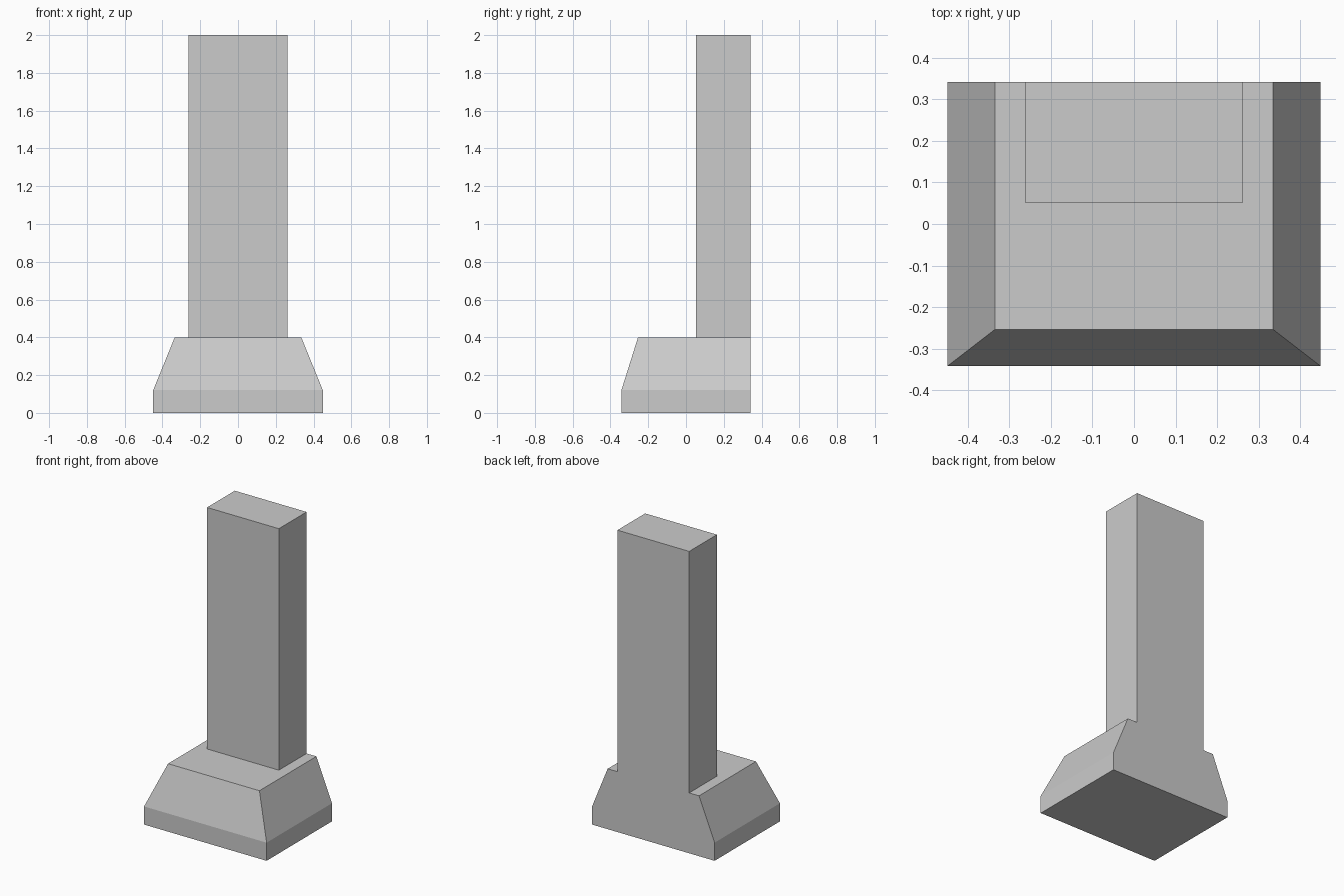
import bpy
import bmesh

cube = bpy.data.objects.get("Cube")
if cube:
    bpy.data.objects.remove(cube, do_unlink=True)

# Single plain grey
grey = bpy.data.materials.new("plain_grey")
grey.use_nodes = True
colour = (0.6, 0.6, 0.6, 1)
grey.diffuse_color = colour
grey.node_tree.nodes["Principled BSDF"].inputs["Base Color"].default_value = colour

BACK = 0.342
bm = bmesh.new()


def ring(half_width, front, z):
    """Rectangle flush with the back: back left, front left, front right, back right."""
    corners = [(1, BACK), (1, front), (-1, front), (-1, BACK)]
    return [bm.verts.new((side * half_width, y, z)) for side, y in corners]


def walls(lower, upper):
    """Left, front and right walls between two rings; the back stays open."""
    for i in range(3):
        bm.faces.new((lower[i], lower[i + 1], upper[i + 1], upper[i]))


# Plinth: straight foot, then a taper on three sides
foot = ring(0.449, -BACK, 0)
rim = ring(0.449, -BACK, 0.12)
shoulder = ring(0.335, -0.254, 0.4)
walls(foot, rim)
walls(rim, shoulder)
bm.faces.new(foot)

# Column rising from the back of the plinth
column_foot = ring(0.263, 0.052, 0.4)
column_top = ring(0.263, 0.052, 2)
walls(column_foot, column_top)
bm.faces.new(column_top)

# Ledge around the column
for i in range(3):
    bm.faces.new((shoulder[i], shoulder[i + 1], column_foot[i + 1], column_foot[i]))

# One flat back panel following the whole outline
levels = [foot, rim, shoulder, column_foot, column_top]
bm.faces.new([r[0] for r in levels] + [r[3] for r in reversed(levels)])

bmesh.ops.recalc_face_normals(bm, faces=bm.faces)
mesh = bpy.data.meshes.new("column_on_plinth")
bm.to_mesh(mesh)
bm.free()
mesh.materials.append(grey)
bpy.context.collection.objects.link(bpy.data.objects.new("column_on_plinth", mesh))
